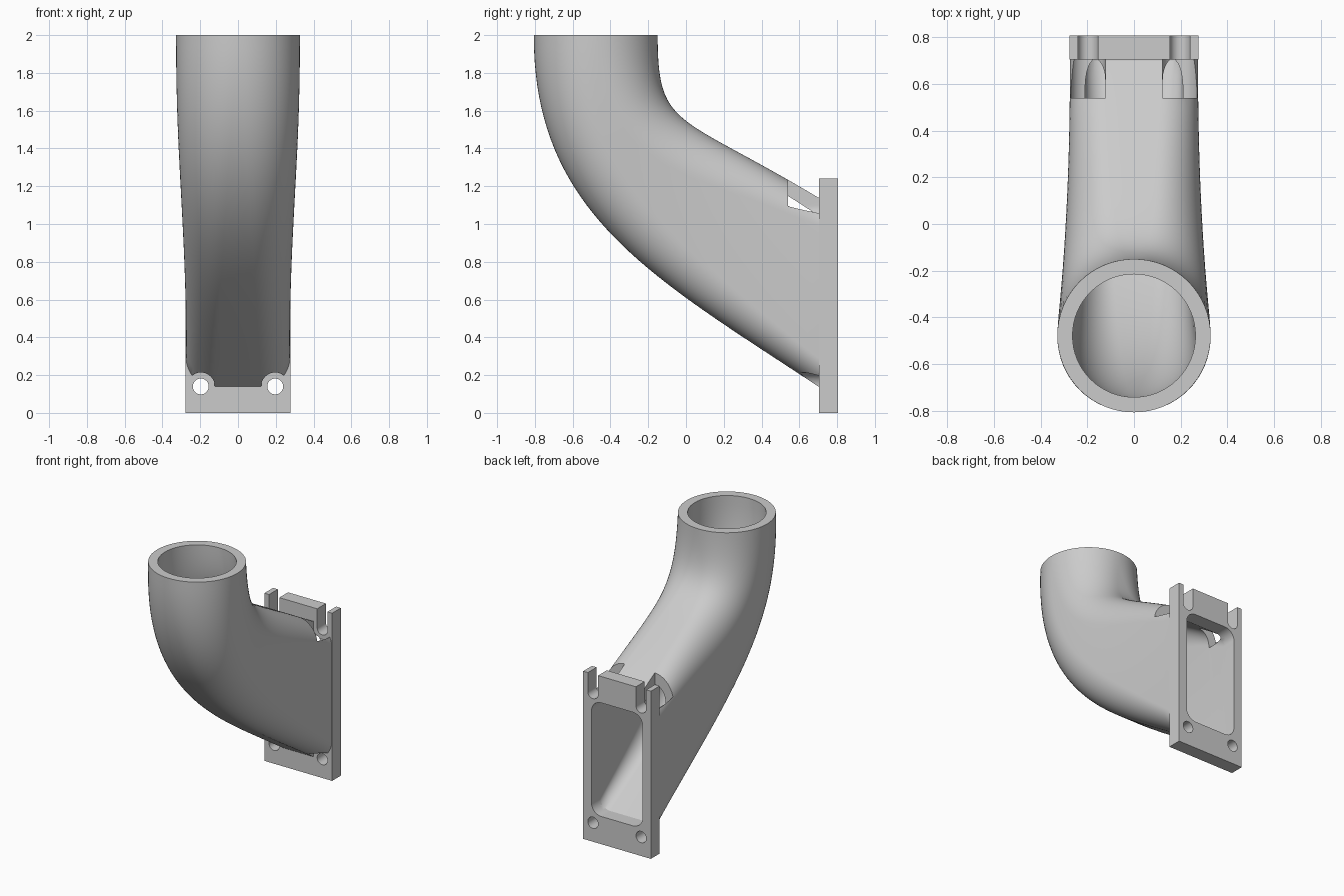
import bpy, bmesh
from math import sin, cos, pi
from mathutils import Vector

cube = bpy.data.objects.get("Cube")
if cube:
    bpy.data.objects.remove(cube, do_unlink=True)

STEPS, ARC = 40, 16
WALL = 0.065


def skin(name, rings):
    """Closed solid through a list of equal-length rings."""
    bm = bmesh.new()
    rows = [[bm.verts.new(p) for p in r] for r in rings]
    n = len(rows[0])
    for r0, r1 in zip(rows, rows[1:]):
        for i in range(n):
            j = (i + 1) % n
            bm.faces.new((r0[i], r0[j], r1[j], r1[i]))
    bm.faces.new(rows[0])
    bm.faces.new(rows[-1])
    bmesh.ops.recalc_face_normals(bm, faces=bm.faces)
    mesh = bpy.data.meshes.new(name)
    bm.to_mesh(mesh)
    bm.free()
    ob = bpy.data.objects.new(name, mesh)
    bpy.context.collection.objects.link(ob)
    return ob


def bezier(p, t):
    a, b, c, d = (Vector((0, y, z)) for y, z in p)
    s = 1 - t
    return a * s**3 + b * 3 * s * s * t + c * 3 * s * t * t + d * t**3


# Edge curves (y, z) of the bend: upper throat and lower heel
THROAT = [(-0.15, 2), (-0.15, 1.5), (-0.05, 1.59), (0.70, 1.14)]
HEEL = [(-0.806, 2), (-0.806, 1.05), (-0.17, 0.715), (0.70, 0.14)]


def section(t, inset, end_inset, corner):
    """Rounded section that morphs from a circle to a rounded rectangle."""
    a, b = bezier(THROAT, t), bezier(HEEL, t)
    up = (a - b).normalized()
    a -= up * (inset + (end_inset - inset) * t**6)
    b += up * inset
    mid, h = (a + b) / 2, (a - b).length / 2
    w = 0.328 - 0.054 * t * t * (3 - 2 * t) - inset
    k = 0.003 + 0.997 * t
    rx, rz = w + (corner - w) * k, h + (corner - h) * k
    ring = []
    for q, (sx, sz) in enumerate([(1, 1), (-1, 1), (-1, -1), (1, -1)]):
        for i in range(ARC + 1):
            ang = (q + i / ARC) * pi / 2
            x = sx * (w - rx) + rx * cos(ang)
            z = sz * (h - rz) + rz * sin(ang)
            ring.append(mid + Vector((x, 0, 0)) + up * z)
    return ring


def loft(name, inset, end_inset, corner, top_extra, back_extra):
    rings = [section(i / STEPS, inset, end_inset, corner) for i in range(STEPS + 1)]
    if top_extra:
        rings.insert(0, [p + Vector((0, 0, top_extra)) for p in rings[0]])
    rings.append([p + Vector((0, back_extra, 0)) for p in rings[-1]])
    return skin(name, rings)


def along_y(name, outline, y0, y1):
    return skin(name, [[(x, y, z) for x, z in outline] for y in (y0, y1)])


def slot(name, x, r, y0, y1, z0, z1):
    """Upright slot along y with round ends; a plain hole when z0 == z1."""
    outline = []
    for zc, start in ((z1, 0), (z0, pi)):
        for i in range(24 + (z0 != z1)):
            ang = start + pi * i / 24
            outline.append((x + r * cos(ang), zc + r * sin(ang)))
    return along_y(name, outline, y0, y1)


def cut(target, tool):
    mod = target.modifiers.new("cut", "BOOLEAN")
    mod.operation, mod.object, mod.solver = "DIFFERENCE", tool, "EXACT"
    bpy.context.view_layer.objects.active = target
    bpy.ops.object.modifier_apply(modifier=mod.name)
    bpy.data.objects.remove(tool, do_unlink=True)


# Bent pipe and mounting flange; the pipe end is sunk into the flange
pipe = loft("elbow_pipe", 0, 0, 0.15, 0, 0.03)
flange = along_y("mounting_flange",
                 [(-0.277, 0), (0.277, 0), (0.277, 1.24), (-0.277, 1.24)], 0.704, 0.806)

# Hollow bore through both parts
for part in (pipe, flange):
    cut(part, loft("bore", WALL, 0.095, 0.08, 0.1, 0.2))

# Bolt clearance pockets in the pipe, open slots and holes in the flange
BOLT_X, LOW_Z, HIGH_Z = 0.197, 0.14, 1.10
for x in (-BOLT_X, BOLT_X):
    for low, high in ((LOW_Z, LOW_Z), (HIGH_Z, 1.5)):
        cut(pipe, slot("pocket", x, 0.074, 0.54, 0.85, low, high))
        cut(flange, slot("bolt_opening", x, 0.042, 0.6, 0.9, low, high))

# Grey finish
grey = bpy.data.materials.new("plain_grey")
grey.use_nodes = True
colour = (0.6, 0.6, 0.6, 1)
grey.diffuse_color = colour
grey.node_tree.nodes["Principled BSDF"].inputs["Base Color"].default_value = colour
bpy.ops.object.select_all(action="DESELECT")
for part in (pipe, flange):
    part.data.materials.clear()
    part.data.materials.append(grey)
    part.select_set(True)
bpy.ops.object.shade_smooth_by_angle(angle=pi / 6)
